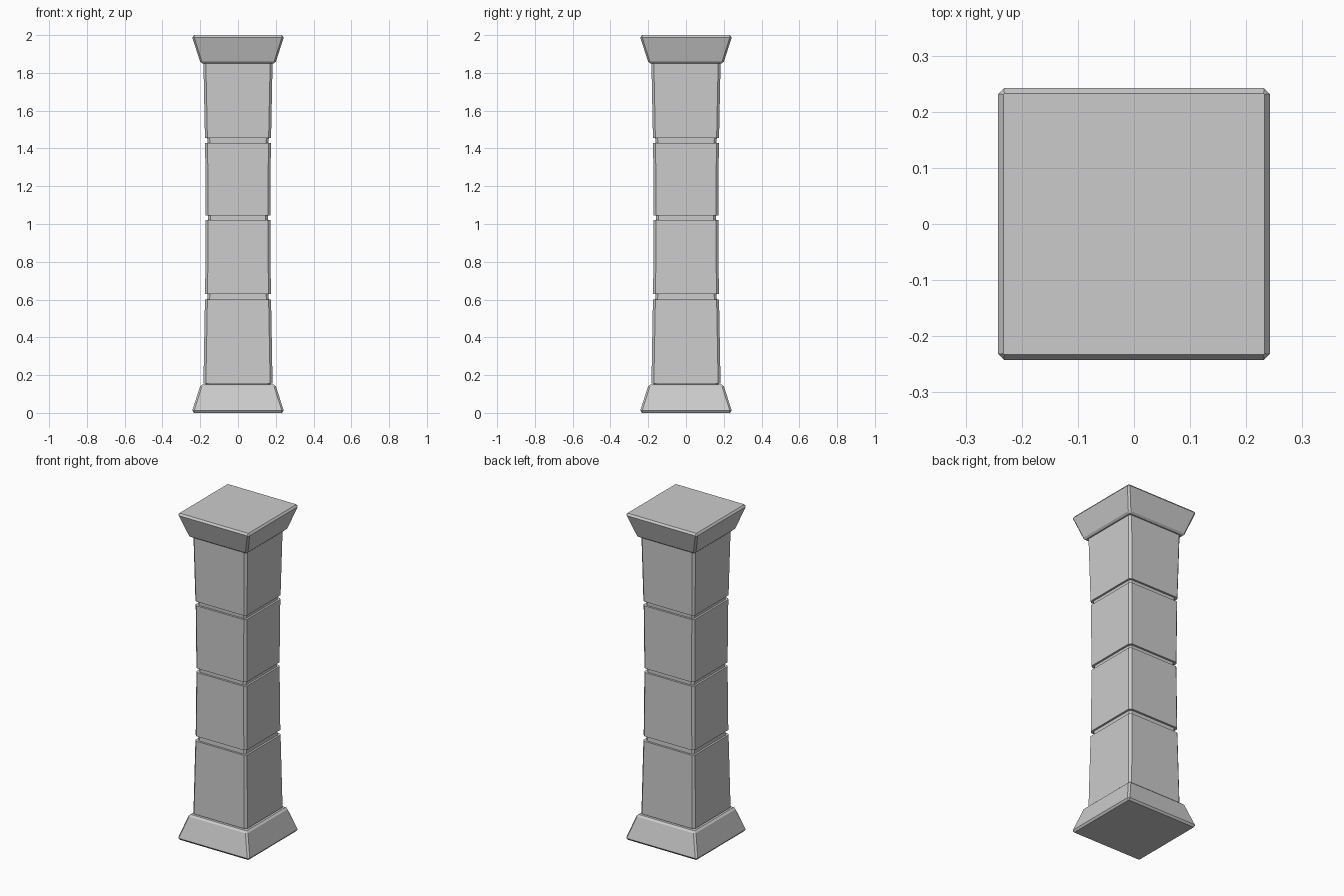
import bpy, bmesh

if "Cube" in bpy.data.objects:
    bpy.data.objects.remove(bpy.data.objects["Cube"])


def square_loft(name, rings):
    """Stack chamfered-square rings (z, half width, corner chamfer) into a solid."""
    bm = bmesh.new()
    loops = []
    for z, h, c in rings:
        k = h - c
        pts = [(h, -k), (h, k), (k, h), (-k, h), (-h, k), (-h, -k), (-k, -h), (k, -h)]
        loops.append([bm.verts.new((x, y, z)) for x, y in pts])
    for a, b in zip(loops, loops[1:]):
        for i in range(8):
            j = (i + 1) % 8
            bm.faces.new((a[i], a[j], b[j], b[i]))
    bm.faces.new(loops[0][::-1])
    bm.faces.new(loops[-1])
    bmesh.ops.recalc_face_normals(bm, faces=bm.faces)
    mesh = bpy.data.meshes.new(name)
    bm.to_mesh(mesh)
    bm.free()
    obj = bpy.data.objects.new(name, mesh)
    bpy.context.collection.objects.link(obj)
    return obj


# flared foot and capital, mirror images about mid height
flare = [(0.0, 0.233, 0.002), (0.012, 0.242, 0.01), (0.14, 0.201, 0.01), (0.15, 0.19, 0.002)]
square_loft("base", flare)
square_loft("capital", [(2 - z, h, c) for z, h, c in reversed(flare)])

# waisted shaft: four blocks separated by recessed joints
C = 0.013
blocks = [(0.155, 0.183, 0.60, 0.175), (0.63, 0.174, 1.02, 0.171),
          (1.045, 0.171, 1.43, 0.174), (1.455, 0.175, 1.85, 0.183)]
rings = [(0.145, 0.172, C)]
for z0, h0, z1, h1 in blocks:
    rings += [(z0, h0 - 0.012, C), (z0, h0, C), (z1, h1, C), (z1, h1 - 0.012, C)]
rings.append((1.855, 0.172, C))
square_loft("shaft", rings)
